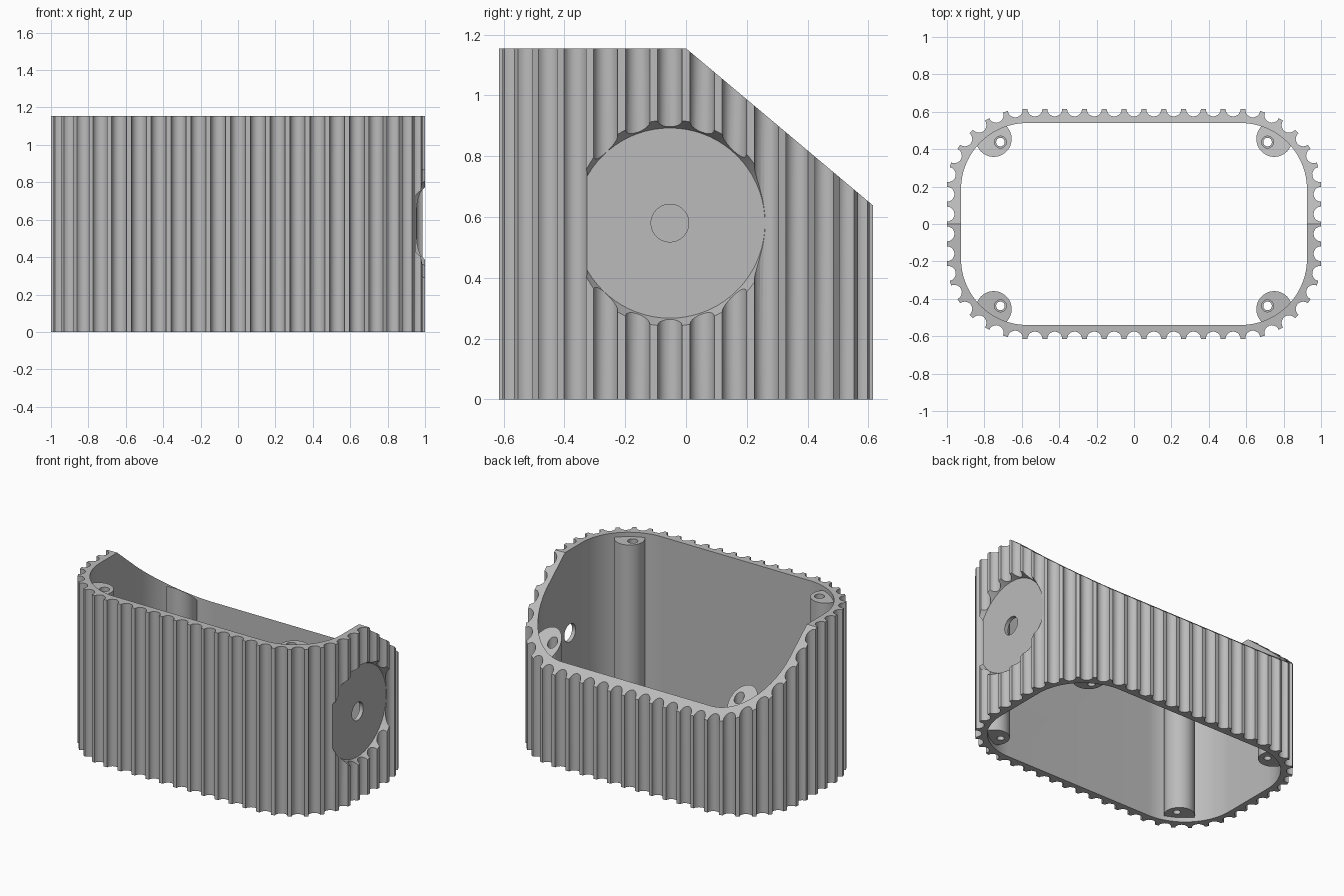
import bpy, bmesh, math
from mathutils import Vector

if "Cube" in bpy.data.objects:
    bpy.data.objects.remove(bpy.data.objects["Cube"])

HX, HY, R = 1.0, 0.615, 0.43        # outer half sizes and corner radius
WALL, TOP = 0.075, 1.155
CX, CY = HX - R, HY - R             # corner arc centre
QUARTER = CX + R * math.pi / 2 + CY
FLUTES, FLUTE_R = 54, 0.04
SLOPE = 0.84
DISC_Y, DISC_Z = -0.053, 0.58

grey = bpy.data.materials.new("grey")
grey.diffuse_color = (0.5, 0.5, 0.5, 1)
grey.use_nodes = True
grey.node_tree.nodes["Principled BSDF"].inputs["Base Color"].default_value = grey.diffuse_color


def make_object(name, bm):
    bmesh.ops.recalc_face_normals(bm, faces=bm.faces)
    mesh = bpy.data.meshes.new(name)
    bm.to_mesh(mesh)
    bm.free()
    mesh.materials.append(grey)
    obj = bpy.data.objects.new(name, mesh)
    bpy.context.collection.objects.link(obj)
    return obj


def prism(name, points, direction):
    """Extrude a closed planar outline."""
    bm = bmesh.new()
    face = bm.faces.new([bm.verts.new(p) for p in points])
    new = bmesh.ops.extrude_face_region(bm, geom=[face])["geom"]
    verts = [v for v in new if isinstance(v, bmesh.types.BMVert)]
    bmesh.ops.translate(bm, verts=verts, vec=direction)
    return make_object(name, bm)


def cylinder(name, x, y, r, z0, z1, n=48):
    pts = [(x + r * math.cos(a), y + r * math.sin(a), z0)
           for a in (2 * math.pi * i / n for i in range(n))]
    return prism(name, pts, (0, 0, z1 - z0))


def cut(target, cutter):
    """Subtract the cutter and discard it."""
    mod = target.modifiers.new("cut", "BOOLEAN")
    mod.operation, mod.solver, mod.object = "DIFFERENCE", "EXACT", cutter
    bpy.context.view_layer.objects.active = target
    bpy.ops.object.modifier_apply(modifier=mod.name)
    bpy.data.objects.remove(cutter)


def slope_wedge(drop):
    """Everything above the sloping back of the rim."""
    pts = [(-2, y, TOP - drop - SLOPE * y) for y in (-0.6, 1.0)]
    return prism("slope_cutter", pts + [(-2, 1.0, 3), (-2, -0.6, 3)], (4, 0, 0))


def outline(s):
    """Point and normal on the rounded outline at clockwise distance s."""
    k, t = int(s // QUARTER), s % QUARTER
    if k % 2:
        t = QUARTER - t
    if t < CX:
        p, n = (t, HY), (0, 1)
    elif t > QUARTER - CY:
        p, n = (HX, QUARTER - t), (1, 0)
    else:
        a = (t - CX) / R
        n = (math.sin(a), math.cos(a))
        p = (CX + R * n[0], CY + R * n[1])
    sx, sy = (1, 1, -1, -1)[k], (1, -1, -1, 1)[k]
    return Vector((p[0] * sx, p[1] * sy, 0)), Vector((n[0] * sx, n[1] * sy, 0))


# fluted outer body
points = []
for i in range(FLUTES):
    p, n = outline(i * 4 * QUARTER / FLUTES)
    tangent = Vector((n.y, -n.x, 0))
    for j in range(11):
        a = math.pi * j / 10
        points.append(p - FLUTE_R * (tangent * math.cos(a) + n * math.sin(a)))
housing = prism("fluted_housing", points, (0, 0, TOP))

# inner cavity, with the corner posts left standing
ri = R - WALL
points = []
for quadrant, (sx, sy) in enumerate([(1, 1), (-1, 1), (-1, -1), (1, -1)]):
    for j in range(25):
        a = math.pi / 2 * (quadrant + j / 24)
        points.append((sx * CX + ri * math.cos(a), sy * CY + ri * math.sin(a), -0.2))
cavity = prism("cavity_cutter", points, (0, 0, 1.7))
for sx in (-1, 1):
    for sy in (-1, 1):
        post = cylinder("post", sx * 0.75, sy * 0.455, 0.096, 0.03, TOP - 0.03)
        cut(post, slope_wedge(0.03))
        cut(cavity, post)
cut(housing, cavity)
cut(housing, slope_wedge(0))

# screw holes through the posts, wider in the upper part
for sx in (-1, 1):
    for sy in (-1, 1):
        cut(housing, cylinder("hole", sx * 0.714, sy * 0.438, 0.023, -0.1, 1.3, 24))
        cut(housing, cylinder("hole", sx * 0.714, sy * 0.438, 0.032, 0.5, 1.3, 24))

# tapered round recess on the right side
bm = bmesh.new()
rings = []
for x, r in ((0.952, 0.313), (1.052, 0.368)):
    rings.append([bm.verts.new((x, DISC_Y + r * math.cos(a), DISC_Z + r * math.sin(a)))
                  for a in (2 * math.pi * i / 72 for i in range(72))])
for i in range(72):
    j = (i + 1) % 72
    bm.faces.new((rings[0][i], rings[0][j], rings[1][j], rings[1][i]))
for ring in rings:
    bm.faces.new(ring)
cut(housing, make_object("recess_cutter", bm))

# round hole in the middle of the recess
pts = [(0.8, DISC_Y + 0.062 * math.cos(a), DISC_Z + 0.062 * math.sin(a))
       for a in (2 * math.pi * i / 40 for i in range(40))]
cut(housing, prism("side_hole", pts, (0.4, 0, 0)))

bpy.ops.object.select_all(action="DESELECT")
housing.select_set(True)
bpy.context.view_layer.objects.active = housing
bpy.ops.object.shade_smooth_by_angle(angle=math.radians(30))
